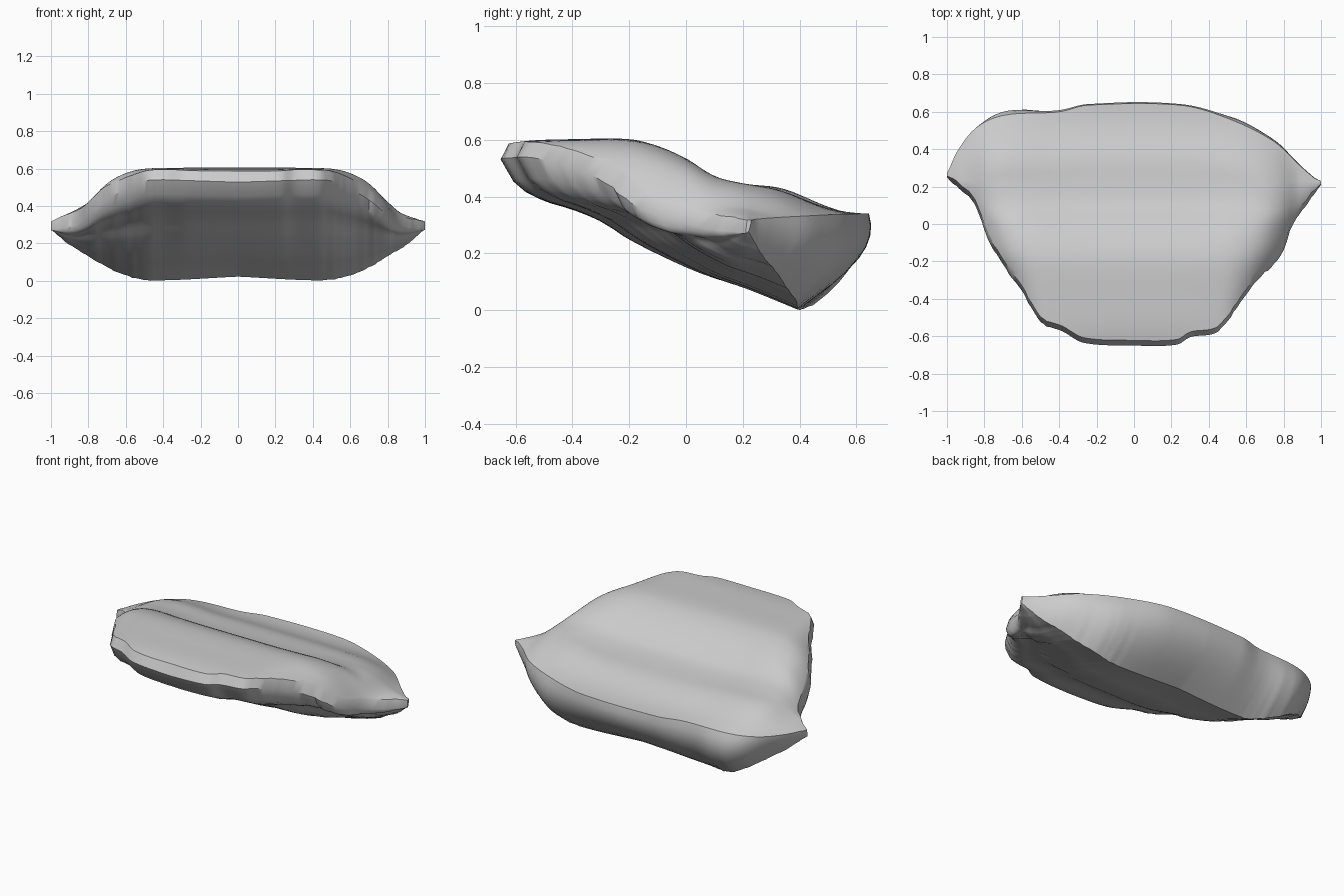
import bpy, bmesh, random

random.seed(4)
if "Cube" in bpy.data.objects:
    bpy.data.objects.remove(bpy.data.objects["Cube"], do_unlink=True)


def curve(pts, v):
    """Smooth interpolation through (key, value) pairs, clamped at the ends."""
    if v <= pts[0][0]:
        return pts[0][1]
    if v >= pts[-1][0]:
        return pts[-1][1]

    def slope(i):
        a, b = pts[max(i - 1, 0)], pts[min(i + 1, len(pts) - 1)]
        return (b[1] - a[1]) / (b[0] - a[0])

    i = max(k for k in range(len(pts) - 1) if pts[k][0] <= v)
    (x0, y0), (x1, y1) = pts[i], pts[i + 1]
    h = x1 - x0
    t = (v - x0) / h
    return (y0 * (1 + 2 * t) * (1 - t) ** 2 + y1 * t * t * (3 - 2 * t)
            + h * t * (1 - t) * (slope(i) * (1 - t) - slope(i + 1) * t))


# Plan outline: front and back y along x
FRONT = [(-1, .25), (-.85, .1), (-.78, -.08), (-.7, -.22), (-.6, -.36), (-.5, -.52), (-.38, -.575),
         (-.27, -.635), (0, -.65), (.23, -.645), (.3, -.605), (.45, -.575), (.55, -.45),
         (.65, -.31), (.79, -.16), (.85, 0), (.92, .1), (1, .21)]
BACK = [(-1, .28), (-.95, .4), (-.85, .53), (-.7, .6), (-.4, .62), (-.25, .655), (.25, .655),
        (.5, .585), (.75, .46), (.9, .32), (1, .235)]
WIDTH = [(-.65, .32), (-.57, .48), (-.45, .56), (-.3, .66), (-.15, .78), (0, .84), (.1, .91), (.22, 1)]
# Heights: saddle profile on the centre line, and the side rim by distance from centre
CREST = [(-.65, .59), (-.55, .605), (-.4, .61), (-.2, .61), (-.1, .585), (0, .535), (.1, .465),
         (.2, .44), (.35, .42), (.5, .375), (.63, .35)]
RIM = [(.4, .6), (.5, .59), (.6, .545), (.7, .485), (.78, .42), (.85, .36), (.9, .34), (1, .325)]
# Lower back edge: y along x, z by distance from centre
KEEL_Y = [(-1, .26), (-.9, .36), (-.8, .45), (-.7, .49), (-.6, .46), (-.45, .4), (.6, .39),
          (.7, .36), (.8, .32), (.9, .27), (1, .22)]
KEEL_Z = [(0, .03), (.45, .01), (.58, .03), (.7, .08), (.8, .14), (.9, .2), (1, .285)]
# Underside sag from the back edge to the front lip
BELLY = [(0, 0), (.18, .025), (.35, .055), (.56, .06), (.66, .045), (.76, .052), (.86, .07),
         (.95, .06), (1, 0)]


def section(x, rough):
    """Closed loop of one lengthwise slice: top, back, underside."""
    a = abs(x)
    yf, yb = curve(FRONT, x) + rough, curve(BACK, x)
    ky, kz = curve(KEEL_Y, x), curve(KEEL_Z, a) + rough / 2
    span = yb - yf
    lip, chamfer = min(.028, span * .2), min(.02, span * .2)
    rim = curve(RIM, a)
    loop = []
    # Saddle top, levelling out towards the back rim
    n = 32
    for i in range(n + 1):
        y = yf + lip + (span - lip - chamfer) * i / n
        s = min(1, a / curve(WIDTH, y))
        z = curve(CREST, y)
        z += (rim - z) * s ** 4
        level = max(0, 1 - (yb - chamfer - y) / min(.3, span)) ** 2
        loop.append((x, y, z + (.348 - .023 * a ** 4 - z) * level))
    # Rounded back
    y0, z0 = loop[-1][1:]
    for i in range(1, 9):
        t = i / 8
        bulge = 4 * t * (1 - t) * min(1, span) * (.09 - .03 * a)
        loop.append((x, y0 + (ky - y0) * t + bulge, z0 + (kz - z0) * t))
    # Bellied underside, returning to the front lip
    zf = rim - .045 - .02 * max(0, 1 - a / .6)
    for i in range(1, 25):
        t = i / 24
        sag = curve(BELLY, t) * min(1, span)
        loop.append((x, ky + (yf - ky) * t, kz + (zf - kz) * t - sag))
    return loop


# Loft the slices from side to side
bm = bmesh.new()
COLUMNS = 120
rings = []
for i in range(COLUMNS + 1):
    x = -1 + 2 * i / COLUMNS
    rough = random.uniform(-.006, .006) if .45 < abs(x) < .99 else 0
    rings.append([bm.verts.new(p) for p in section(x, rough)])
for r0, r1 in zip(rings, rings[1:]):
    for j in range(len(r0)):
        k = (j + 1) % len(r0)
        bm.faces.new((r0[j], r0[k], r1[k], r1[j]))
bm.faces.new(rings[0])
bm.faces.new(rings[-1])
bmesh.ops.recalc_face_normals(bm, faces=bm.faces)

# Rest the lowest point on the ground
low = min(v.co.z for v in bm.verts)
bmesh.ops.translate(bm, verts=bm.verts, vec=(0, 0, -low))

mesh = bpy.data.meshes.new("saddle_slab")
bm.to_mesh(mesh)
bm.free()
slab = bpy.data.objects.new("saddle_slab", mesh)
bpy.context.collection.objects.link(slab)

grey = bpy.data.materials.new("plain_grey")
grey.use_nodes = True
grey.diffuse_color = (.6, .6, .6, 1)
grey.node_tree.nodes["Principled BSDF"].inputs["Base Color"].default_value = (.6, .6, .6, 1)
mesh.materials.append(grey)

bpy.context.view_layer.objects.active = slab
slab.select_set(True)
bpy.ops.object.shade_smooth_by_angle(angle=.6)
